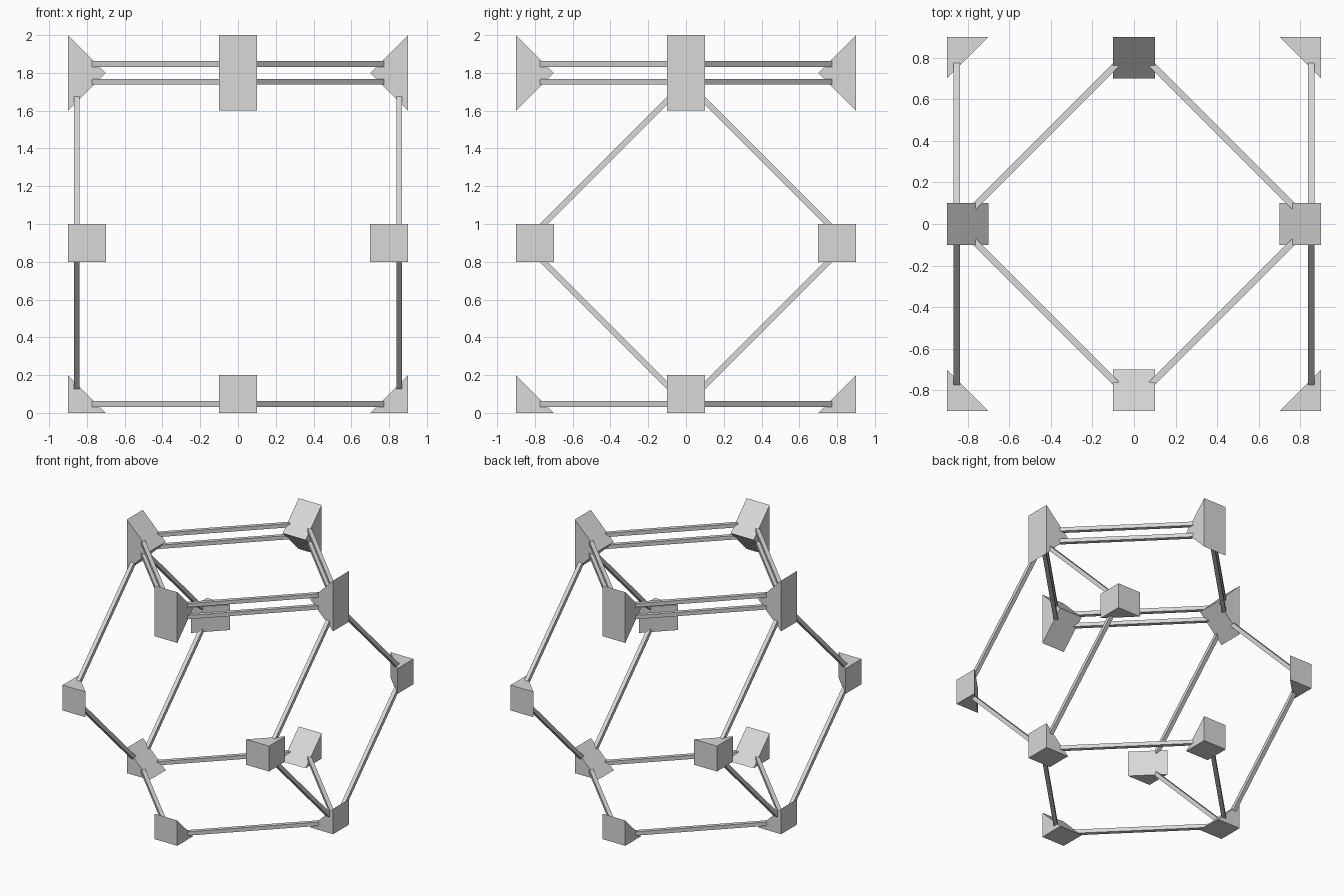
import bpy
import bmesh
from itertools import combinations
from mathutils import Matrix, Vector

if "Cube" in bpy.data.objects:
    bpy.data.objects.remove(bpy.data.objects["Cube"], do_unlink=True)

CENTRE = Vector((0, 0, 0.9))   # middle of the cuboctahedral cage
OUTER = 0.9                    # half size of the cage
LEG = 0.2                      # leg of the wedge profile, also its length
NODE = 0.853                   # bar centre lines meet here
BAR = 0.03                     # bar thickness
BAR_LENGTH = 0.97

grey = bpy.data.materials.new("light_grey")
grey.use_nodes = True
colour = (0.69, 0.69, 0.69, 1)
grey.diffuse_color = colour
grey.node_tree.nodes["Principled BSDF"].inputs["Base Color"].default_value = colour


def add_object(name, bm):
    bmesh.ops.recalc_face_normals(bm, faces=bm.faces)
    mesh = bpy.data.meshes.new(name)
    bm.to_mesh(mesh)
    bm.free()
    mesh.materials.append(grey)
    obj = bpy.data.objects.new(name, mesh)
    bpy.context.collection.objects.link(obj)


def wedge(name, a, b, sa, sb, doubled=False):
    """Triangular prism in the corner of the a-b plane, running along the third axis."""
    k = 3 - a - b
    corner = OUTER + LEG if doubled else OUTER
    profile = [(OUTER, corner), (OUTER, OUTER - LEG), (OUTER - LEG, OUTER)]
    bm = bmesh.new()
    ring = []
    for pa, pb in profile:
        p = Vector()
        p[a], p[b], p[k] = sa * pa, sb * pb, -LEG / 2
        ring.append(bm.verts.new(p + CENTRE))
    face = bm.faces.new(ring)
    out = bmesh.ops.extrude_face_region(bm, geom=[face])
    shift = Vector()
    shift[k] = LEG
    moved = [g for g in out["geom"] if isinstance(g, bmesh.types.BMVert)]
    bmesh.ops.translate(bm, verts=moved, vec=shift)
    add_object(name, bm)


def bar(name, start, end, normal, lift=0.0):
    """Square bar between two nodes, with one side facing the normal."""
    d = (end - start).normalized()
    turn = Matrix((d, normal, d.cross(normal))).transposed().to_4x4()
    mid = (start + end) / 2 + CENTRE + Vector((0, 0, lift))
    size = Matrix.Diagonal((BAR_LENGTH, BAR, BAR, 1))
    bm = bmesh.new()
    bmesh.ops.create_cube(bm, size=1, matrix=Matrix.Translation(mid) @ turn @ size)
    add_object(name, bm)


# Wedge joints at the twelve corners; the top four are doubled upwards
nodes = []
for a, b in ((0, 1), (0, 2), (1, 2)):
    for sa in (-1, 1):
        for sb in (-1, 1):
            level = "middle" if b == 1 else ("top" if sb > 0 else "bottom")
            wedge(level + "_joint", a, b, sa, sb, doubled=level == "top")
            p = Vector()
            p[a], p[b] = sa * NODE, sb * NODE
            nodes.append(p)

# Bars: level rings, a second ring on top, and a diamond on the left and right sides
for p, q in combinations(nodes, 2):
    if abs((p - q).length - NODE * 2 ** 0.5) > 0.01:
        continue
    if abs(p.z - q.z) < 0.01:
        bar("top_bar" if p.z > 0 else "bottom_bar", p, q, Vector((0, 0, 1)))
        if p.z > 0:
            bar("upper_ring_bar", p, q, Vector((0, 0, 1)), lift=2 * (OUTER - NODE))
    elif abs(p.x - q.x) < 0.01:
        bar("side_bar", p, q, Vector((1, 0, 0)))
